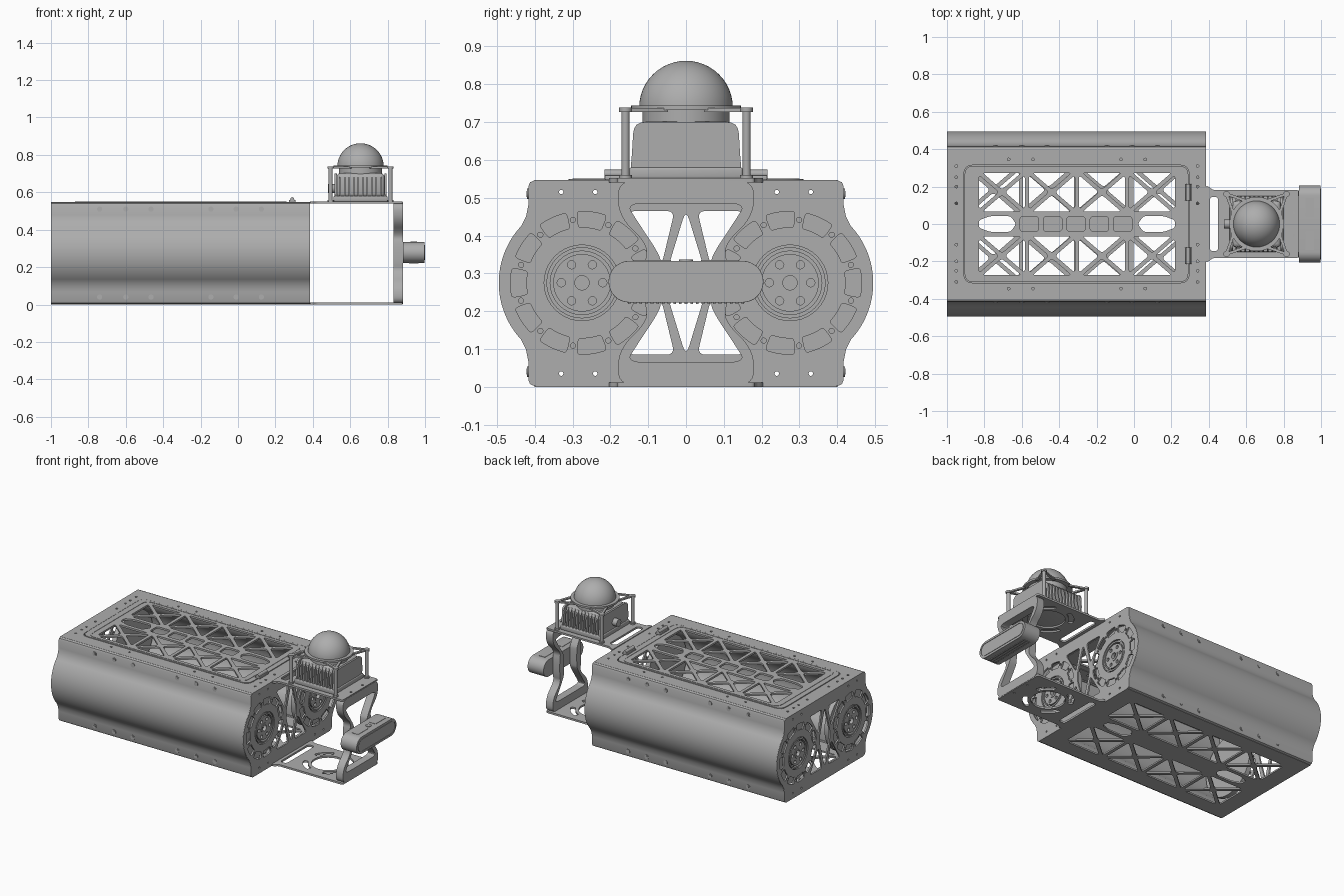
import bpy, bmesh
from math import sin, cos, pi, radians
from mathutils import Matrix, Vector

if "Cube" in bpy.data.objects:
    bpy.data.objects.remove(bpy.data.objects["Cube"])

GREY = (0.42, 0.42, 0.42, 1)
grey = bpy.data.materials.new("machined_grey")
grey.use_nodes = True
grey.diffuse_color = GREY
grey.node_tree.nodes["Principled BSDF"].inputs["Base Color"].default_value = GREY

# Local drawing plane to world: z keeps (x, y), x draws (y, z), y draws (x, z)
TURN = {"z": Matrix.Identity(3),
        "x": Matrix(((0, 0, 1), (1, 0, 0), (0, 1, 0))),
        "y": Matrix(((1, 0, 0), (0, 0, -1), (0, 1, 0)))}


def add(name, mesh):
    obj = bpy.data.objects.new(name, mesh)
    bpy.context.scene.collection.objects.link(obj)
    mesh.materials.clear()
    mesh.materials.append(grey)
    bpy.ops.object.select_all(action="DESELECT")
    obj.select_set(True)
    bpy.context.view_layer.objects.active = obj
    bpy.ops.object.shade_smooth_by_angle(angle=radians(32))
    return obj


def plate(name, loops, thick, axis, at):
    """Flat plate: first loop is the outline, the others are holes."""
    curve = bpy.data.curves.new(name, "CURVE")
    curve.dimensions, curve.fill_mode, curve.extrude = "2D", "BOTH", thick / 2
    for loop in loops:
        s = curve.splines.new("POLY")
        s.points.add(len(loop) - 1)
        for p, (u, v) in zip(s.points, loop):
            p.co = (u, v, 0, 1)
        s.use_cyclic_u = True
    tmp = bpy.data.objects.new("tmp", curve)
    bpy.context.scene.collection.objects.link(tmp)
    dg = bpy.context.evaluated_depsgraph_get()
    mesh = bpy.data.meshes.new_from_object(tmp.evaluated_get(dg))
    bpy.data.objects.remove(tmp)
    bm = bmesh.new()
    bm.from_mesh(mesh)
    bmesh.ops.remove_doubles(bm, verts=bm.verts, dist=1e-5)
    turn = TURN[axis]
    shift = turn @ Vector((0, 0, 1)) * (at + thick / 2)
    bm.transform(Matrix.Translation(shift) @ turn.to_4x4())
    bmesh.ops.recalc_face_normals(bm, faces=bm.faces)
    bm.to_mesh(mesh)
    bm.free()
    return add(name, mesh)


def cyl(name, r, depth, loc, axis="z", seg=32, r2=None):
    bm = bmesh.new()
    bmesh.ops.create_cone(bm, cap_ends=True, segments=seg, radius1=r,
                          radius2=r if r2 is None else r2, depth=depth)
    bm.transform(Matrix.Translation(loc) @ TURN[axis].to_4x4())
    mesh = bpy.data.meshes.new(name)
    bm.to_mesh(mesh)
    bm.free()
    return add(name, mesh)


def box(name, size, loc, bevel=0):
    bm = bmesh.new()
    bmesh.ops.create_cube(bm, size=1)
    bm.transform(Matrix.Translation(loc) @ Matrix.Diagonal((*size, 1)))
    if bevel:
        bmesh.ops.bevel(bm, geom=bm.edges[:], offset=bevel, segments=3, affect="EDGES", profile=0.5)
    mesh = bpy.data.meshes.new(name)
    bm.to_mesh(mesh)
    bm.free()
    return add(name, mesh)


def circle(u, v, r, n=32):
    return [(u + r * cos(2 * pi * i / n), v + r * sin(2 * pi * i / n)) for i in range(n)]


def rounded(pts, r, n=4):
    """Polygon with its corners replaced by quadratic arcs."""
    out = []
    for i, p in enumerate(pts):
        a, b, c = Vector(pts[i - 1]), Vector(p), Vector(pts[(i + 1) % len(pts)])
        s = b + (a - b).normalized() * min(r, (a - b).length * 0.45)
        e = b + (c - b).normalized() * min(r, (c - b).length * 0.45)
        for k in range(n + 1):
            t = k / n
            out.append(tuple(s * (1 - t) ** 2 + b * 2 * t * (1 - t) + e * t * t))
    return out


def rect(u0, u1, v0, v1, r=0.02):
    return rounded([(u0, v0), (u1, v0), (u1, v1), (u0, v1)], r)


def arc_slot(u, v, r, mid, half, width):
    ts = [mid - half + half * k / 3 for k in range(7)]
    arc = lambda rad, seq: [(u + rad * cos(t), v + rad * sin(t)) for t in seq]
    return rounded(arc(r - width / 2, ts) + arc(r + width / 2, ts[::-1]), 0.015, 3)


def flip(loop, u=1, v=1, mid=0):
    return [(u * a, mid + v * (b - mid)) for a, b in loop]


def lattice(x0, x1, y0, y1, cols, rib=0.011):
    """Triangular openings left by crossed ribs, mirrored in y."""
    holes, w = [], (x1 - x0) / cols
    for i in range(cols):
        a, b = x0 + i * w, x0 + (i + 1) * w
        m = Vector(((a + b) / 2, (y0 + y1) / 2))
        quad = [(a, y0), (b, y0), (b, y1), (a, y1)]
        for k in range(4):
            tri = [Vector(quad[k]), Vector(quad[(k + 1) % 4]), m]
            la, lb, lc = [(tri[j - 1] - tri[j - 2]).length for j in range(3)]
            per = la + lb + lc
            inc = (tri[0] * la + tri[1] * lb + tri[2] * lc) / per
            area = abs((tri[1] - tri[0]).cross(tri[2] - tri[0])) / 2
            f = 1 - rib / (2 * area / per)
            h = rounded([tuple(inc + (p - inc) * f) for p in tri], 0.018, 3)
            holes += [h, flip(h, 1, -1)]
    return holes


# Body section: straight lips with a round bulge about each drive axis
CY, CZ = 0.275, 0.275
L, R = -1.0, 0.385


def half_section(o):
    upper = [(0.40, 0.546 - o), (0.412 - o, 0.541 - o), (0.417 - o, 0.53), (0.417 - o, 0.48), (0.423 - o, 0.45)]
    arc = [(CY + (0.22 - o) * cos(t), CZ + (0.22 - o) * sin(t))
           for t in [radians(43 - 86 * k / 24) for k in range(25)]]
    return upper + arc + flip(upper, 1, -1, 0.274)[::-1]


outer, inner = half_section(0), half_section(0.01)
for side, s in (("left", 1), ("right", -1)):
    plate(side + "_side_shell", [flip(outer + inner[::-1], s)], R - L - 0.004, "x", L + 0.002)
    for x in (-0.74, -0.6, -0.465, -0.145, -0.01, 0.125):
        for z in (0.51, 0.04):
            cyl(side + "_shell_screw", 0.014, 0.006, (x, s * 0.417, z), "y", 16)
            cyl(side + "_shell_screw_head", 0.008, 0.008, (x, s * 0.418, z), "y", 6)

# End plates with bearing openings, ring slots and web cutouts
section = half_section(0.001) + flip(half_section(0.001), -1)[::-1]
holes = [rounded([(0, 0.47), (0.05, CZ), (0, 0.08)], 0.02), rounded([(0, 0.47), (-0.05, CZ), (0, 0.08)], 0.02)]
holes = [rounded([(0, 0.47), (0.052, 0.3), (0.052, 0.25), (0, 0.08), (-0.052, 0.25), (-0.052, 0.3)], 0.03)]
tri = rounded([(0.155, 0.465), (0.03, 0.465), (0.065, 0.32)], 0.022)
for s in (1, -1):
    holes += [flip(tri, s), flip(tri, s, -1, CZ), circle(s * CY, CZ, 0.1, 40)]
    for k in range(11):
        t = 2 * pi * k / 11 + (pi if s < 0 else 0)
        holes.append(arc_slot(s * CY, CZ, 0.168, t, 0.21, 0.042))
        holes.append(circle(s * CY + 0.168 * cos(t + pi / 11), CZ + 0.168 * sin(t + pi / 11), 0.007, 10))
    holes += [circle(s * y, z, 0.006, 10) for y in (0.24, 0.33) for z in (0.035, 0.515)]
for end, x, d in (("front", R, -1), ("rear", L, 1)):
    span = lambda a, t: x + d * a - (t if d < 0 else 0)
    plate(end + "_end_plate", [section] + holes, 0.01, "x", span(0, 0.01))
    for s in (1, -1):
        c = (s * CY, CZ)
        bolts = [circle(c[0] + 0.055 * cos(k * pi / 3), c[1] + 0.055 * sin(k * pi / 3), 0.011, 12) for k in range(6)]
        plate(end + "_bearing_ring", [circle(*c, 0.094, 40), circle(*c, 0.084, 40)], 0.02, "x", span(0.002, 0.02))
        plate(end + "_motor_face", [circle(*c, 0.076, 40), circle(*c, 0.022, 20)] + bolts, 0.02, "x", span(0.003, 0.02))
        plate(end + "_hub", [circle(*c, 0.032, 24), circle(*c, 0.019, 20)], 0.012, "x", span(0, 0.012))
        cyl(end + "_motor_housing", 0.195, 0.03, (x + d * 0.045, *c), "x", 48)

# Top deck, hatch and floor
screws = [circle(x, s * y, 0.007, 10) for s in (1, -1) for x, y in
          ((-0.95, 0.31), (-0.95, 0.25), (-0.95, 0.2), (-0.95, 0.11), (0.34, 0.31), (0.34, 0.25), (0.34, 0.2),
           (0.34, 0.11), (-0.67, 0.345), (-0.54, 0.345), (-0.07, 0.345), (0.06, 0.345))]
deck = rect(L, R, -0.4, 0.4, 0.004)
plate("top_deck", [deck, rect(-0.91, 0.295, -0.315, 0.315, 0.05)] + screws, 0.01, "z", 0.537)
mid = [rect(x - 0.05, x + 0.05, -0.04, 0.04) for x in (-0.56, -0.435, -0.31, -0.185, -0.06)]
tips = [rounded([(x - 0.1, 0.02), (x - 0.04, 0.042), (x + 0.07, 0.042), (x + 0.1, 0),
                 (x + 0.07, -0.042), (x - 0.04, -0.042), (x - 0.1, -0.02)], 0.015) for x in (-0.73, 0.12)]
tips[1] = [(-0.61 - x, y) for x, y in tips[0]]
plate("top_hatch", [rect(-0.906, 0.291, -0.311, 0.311, 0.05)] + lattice(-0.84, 0.23, 0.055, 0.285, 4) + mid + tips,
      0.012, "z", 0.537)
plate("hatch_rim", [rect(-0.872, 0.258, -0.3, 0.3, 0.05), rect(-0.866, 0.252, -0.294, 0.294, 0.05)], 0.013, "z", 0.538)
plate("floor", [deck] + lattice(-0.9, 0.28, 0.055, 0.31, 4) + tips, 0.01, "z", 0)
for s in (1, -1):
    box("hinge_leaf", (0.035, 0.09, 0.012), (0.29, s * 0.17, 0.553), 0.003)
    cyl("hinge_pin", 0.011, 0.09, (0.29, s * 0.17, 0.563), "y", 16)

# Sensor bracket: top and bottom shelves joined by an hourglass frame
for name, z in (("upper_shelf", 0.54), ("lower_shelf", 0.0)):
    outline = rounded([(R, -0.205), (0.4, -0.2), (0.42, -0.182), (0.88, -0.182), (0.88, 0.182),
                       (0.42, 0.182), (0.4, 0.2), (R, 0.205)], 0.012)
    cuts = [rect(0.405, 0.45, -0.145, 0.145), circle(0.65, 0, 0.1, 40)]
    cuts += [arc_slot(0.65, 0, 0.135, pi / 4 + k * pi / 2, 0.42, 0.03) for k in range(4)]
    cuts += [circle(0.855, y, 0.007, 10) for y in (-0.06, 0.06)]
    plate(name, [outline] + cuts, 0.012, "z", z)


def hourglass(quarter):
    right = quarter + flip(quarter, 1, -1, CZ)[::-1]
    return rounded(right + flip(right, -1)[::-1], 0.05, 6)


plate("hourglass_frame", [hourglass([(0.182, 0.546), (0.178, 0.45), (0.1, 0.375), (0.11, 0.32)]),
                          hourglass([(0.158, 0.485), (0.13, 0.44), (0.07, 0.35), (0.065, 0.32)])], 0.05, "x", 0.832)

# Stereo camera bar
stadium = lambda r: [(c + r * cos(t), CZ + 0.003 + r * sin(t)) for c, a in ((0.15, -pi / 2), (-0.15, pi / 2))
                     for t in [a + pi * k / 16 for k in range(17)]]
bar = plate("camera_bar", [stadium(0.055)], 0.115, "x", 0.882)
mod = bar.modifiers.new("soft_edge", "BEVEL")
mod.width, mod.segments, mod.limit_method, mod.angle_limit = 0.012, 3, "ANGLE", radians(50)
plate("camera_face", [stadium(0.041), stadium(0.039)], 0.004, "x", 0.996)
for k in range(21):
    box("camera_fin", (0.05, 0.007, 0.006), (0.94, -0.15 + 0.015 * k, 0.222))
for y in (-0.09, 0.09):
    box("camera_top_vent", (0.045, 0.1, 0.004), (0.94, y, 0.333))
cyl("camera_knob", 0.018, 0.006, (0.94, 0, 0.334), "z", 20)

# Domed scanner with cooling fins
SX = 0.655
box("scanner_base", (0.29, 0.3, 0.03), (SX, 0, 0.565), 0.006)
box("scanner_body", (0.26, 0.25, 0.13), (SX, 0, 0.637), 0.022)
fin = [(0.1, 0.7), (0.122, 0.695), (0.138, 0.675), (0.146, 0.58), (0.1, 0.58)]
for k in range(12):
    for s in (1, -1):
        plate("cooling_fin", [flip(fin, s)], 0.01, "x", SX - 0.137 + 0.024 * k)
for s in (1, -1):
    plate("scanner_cheek", [rounded([(-0.145, 0.58), (0.145, 0.58), (0.138, 0.7), (-0.138, 0.7)], 0.03)],
          0.012, "x", SX + s * 0.134 - 0.006)
cyl("scanner_neck", 0.115, 0.045, (SX, 0, 0.715), "z", 48)
cyl("cable_socket", 0.024, 0.035, (0.5, 0, 0.62), "x", 20)
bm = bmesh.new()
bmesh.ops.create_uvsphere(bm, u_segments=48, v_segments=24, radius=0.124)
bmesh.ops.bisect_plane(bm, geom=bm.verts[:] + bm.edges[:] + bm.faces[:], plane_co=(0, 0, 0),
                       plane_no=(0, 0, -1), clear_outer=True)
bm.transform(Matrix.Translation((SX, 0, 0.738)))
dome = bpy.data.meshes.new("scanner_dome")
bm.to_mesh(dome)
bm.free()
add("scanner_dome", dome)

# Guard cage: ring with four arms on corner posts
plate("guard_ring", [circle(SX, 0, 0.145, 48), circle(SX, 0, 0.118, 48)], 0.012, "z", 0.732)
for sx in (1, -1):
    for sy in (1, -1):
        px, py = SX + sx * 0.16, sy * 0.16
        cyl("guard_post", 0.011, 0.19, (px, py, 0.64), "z", 16)
        cyl("post_cap", 0.017, 0.012, (px, py, 0.732), "z", 16)
        cyl("post_foot", 0.017, 0.008, (px, py, 0.556), "z", 16)
        for spread in (0.035, -0.035):
            a = Vector((SX + sx * (0.088 + spread), sy * (0.088 - spread)))
            b, n = Vector((px, py)), Vector((-sy, sx)) * 0.006
            plate("guard_arm", [[tuple(p) for p in (a - n, b - n, b + n, a + n)]], 0.01, "z", 0.727)
